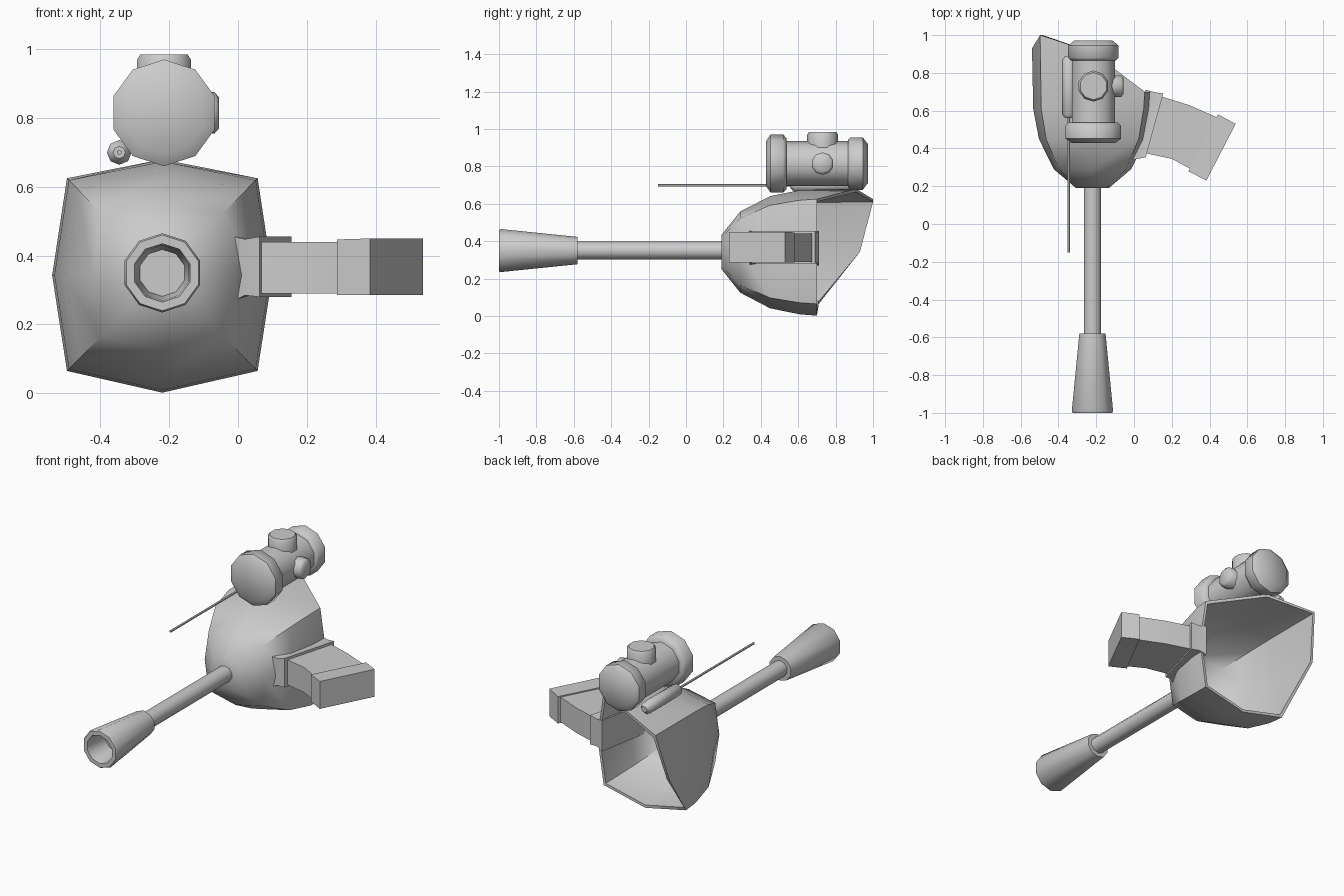
import bpy, bmesh, math
from mathutils import Vector

if "Cube" in bpy.data.objects:
    bpy.data.objects.remove(bpy.data.objects["Cube"])


def finish(name, rings, smooth=35):
    """Skin closed rings of equal size, cap both ends and shade."""
    bm = bmesh.new()
    loops = [[bm.verts.new(p) for p in ring] for ring in rings]
    n = len(loops[0])
    for a, b in zip(loops, loops[1:]):
        for i in range(n):
            j = (i + 1) % n
            bm.faces.new((a[i], a[j], b[j], b[i]))
    bm.faces.new(loops[0])
    bm.faces.new(loops[-1])
    bmesh.ops.recalc_face_normals(bm, faces=bm.faces)
    mesh = bpy.data.meshes.new(name)
    bm.to_mesh(mesh)
    bm.free()
    ob = bpy.data.objects.new(name, mesh)
    bpy.context.collection.objects.link(ob)
    bpy.ops.object.select_all(action='DESELECT')
    ob.select_set(True)
    bpy.context.view_layer.objects.active = ob
    bpy.ops.object.shade_smooth_by_angle(angle=math.radians(smooth))
    return ob


def lathe(name, center, axis, profile, n=10, smooth=50):
    """Turn (position along axis, radius) points around the x, y or z axis."""
    u, v = {'x': ((0, 1, 0), (0, 0, 1)),
            'y': ((1, 0, 0), (0, 0, 1)),
            'z': ((1, 0, 0), (0, 1, 0))}[axis]
    d = Vector([float(axis == c) for c in 'xyz'])
    u, v, c = Vector(u), Vector(v), Vector(center)
    rings = []
    for t, r in profile:
        angles = [math.pi / 2 + 2 * math.pi * i / n for i in range(n)]
        rings.append([c + d * t + r * (u * math.cos(a) + v * math.sin(a)) for a in angles])
    return finish(name, rings, smooth)


def slab(name, sections):
    """Vertical sections (front xy, back xy, z low, z high) joined into a block."""
    rings = [[(*f, lo), (*b, lo), (*b, hi), (*f, hi)] for f, b, lo, hi in sections]
    return finish(name, rings, 40)


CX, CZ = -0.22, 0.343

# Hollow eight-sided shell with a slanted rim
outline = [(0, .337), (.277, .282), (.32, 0), (.277, -.278),
           (0, -.341), (-.277, -.278), (-.32, 0), (-.277, .282)]
rim_y = [.91, .70, .70, .70, .70, .71, .93, 1.0]
steps = [(.19, .27), (.29, .64), (.45, .885), (.61, .98)]


def shell_ring(scale, y):
    ys = y if isinstance(y, list) else [y] * 8
    return [(CX + x * scale, yy, CZ + z * scale) for (x, z), yy in zip(outline, ys)]


outer = [shell_ring(s, y) for y, s in steps] + [shell_ring(1, rim_y)]
inner = [shell_ring(.95, rim_y)] + [shell_ring(s - .05, y + .02) for y, s in reversed(steps)]
finish("shell", outer + inner, 50)

# Barrel and flared muzzle with a recessed mouth
lathe("barrel", (CX, 0, .35), 'y', [(-.6, .048), (.22, .048)])
lathe("muzzle", (CX, 0, .35), 'y',
      [(-.58, .073), (-.99, .115), (-1, .11), (-1, .085), (-.98, .08), (-.85, .068)])

# Canister on top with rounded end caps and knobs
TX, TZ = -.215, .815
lathe("canister_body", (TX, 0, TZ), 'y', [(.5, .12), (.9, .12)])
lathe("canister_front_cap", (TX, 0, TZ), 'y',
      [(.428, .12), (.452, .155), (.52, .155), (.538, .135)])
lathe("canister_rear_cap", (TX, 0, TZ), 'y',
      [(.865, .125), (.88, .14), (.945, .14), (.972, .105)])
lathe("top_knob", (TX, .73, 0), 'z', [(.90, .082), (.97, .082), (.985, .072)])
lathe("side_knob", (0, .73, TZ), 'x', [(-.13, .06), (-.068, .06), (-.055, .045)])

# Antenna and its holder
lathe("antenna_holder", (-.345, 0, .7), 'y',
      [(.56, .018), (.58, .036), (.87, .036), (.89, .018)], n=8)
lathe("antenna", (-.345, 0, .7), 'y', [(-.15, .007), (.58, .007)], n=6)

# Side arm: mounting plate, curved bar and end block
slab("arm_mount", [((-.01, .337), (.06, .71), .27, .455),
                   ((.02, .345), (.10, .70), .285, .448),
                   ((.062, .353), (.155, .69), .28, .455)])
slab("arm_bar", [((.06, .375), (.145, .675), .29, .44),
                 ((.20, .345), (.29, .63), .29, .44),
                 ((.33, .275), (.45, .56), .29, .44)])
slab("arm_end", [((.288, .28), (.445, .58), .285, .447),
                 ((.383, .23), (.538, .53), .285, .45)])
